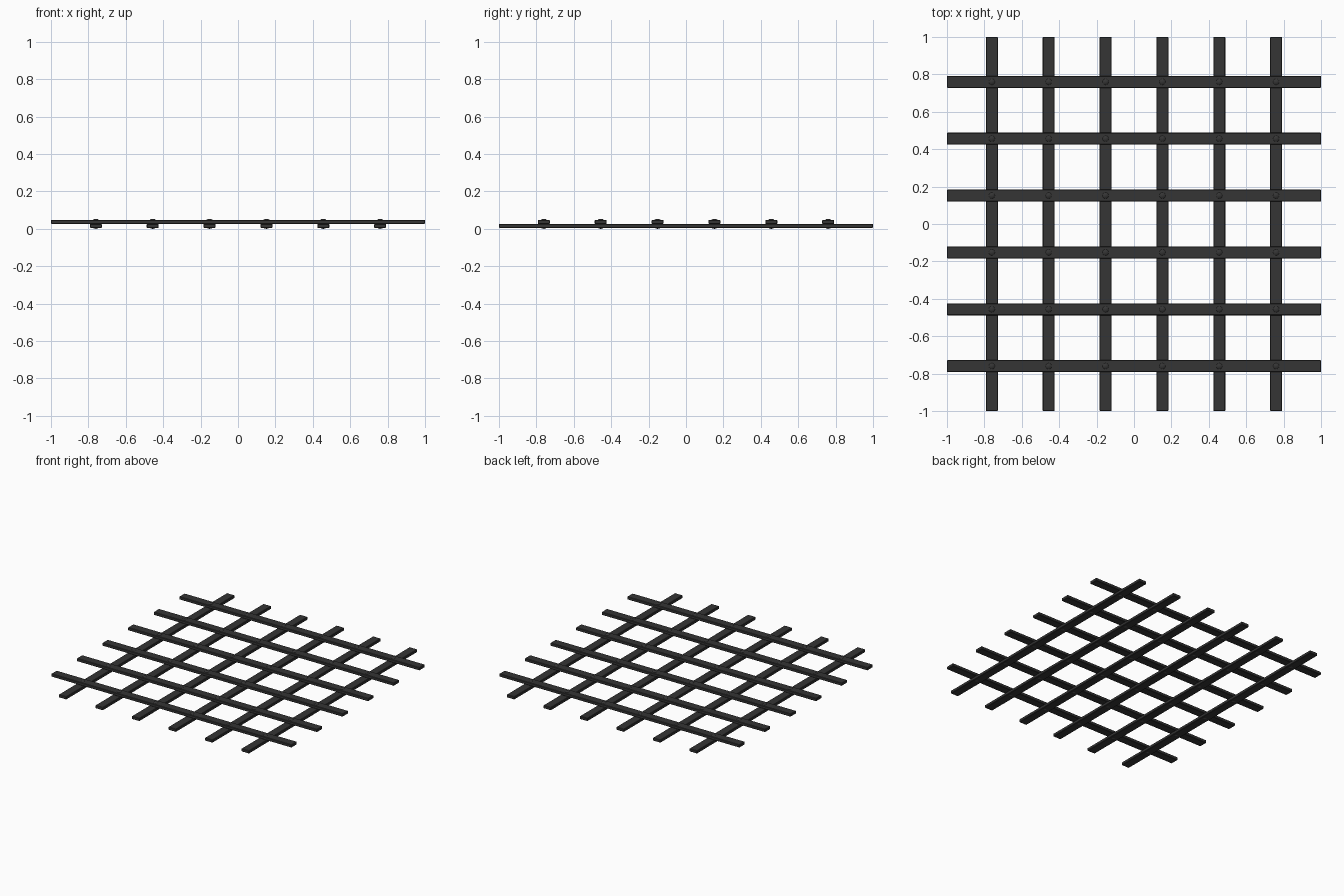
import bpy

if "Cube" in bpy.data.objects:
    bpy.data.objects.remove(bpy.data.objects["Cube"])

STEP, COUNT = 0.304, 6
WIDTH, THICK = 0.064, 0.022
MID = 0.027

iron = bpy.data.materials.new("dark_iron")
iron.diffuse_color = (0.035, 0.035, 0.035, 1)
iron.use_nodes = True
iron.node_tree.nodes["Principled BSDF"].inputs["Base Color"].default_value = iron.diffuse_color


def bar(name, size, loc):
    bpy.ops.mesh.primitive_cube_add(size=1, location=loc)
    ob = bpy.context.object
    ob.name = name
    ob.scale = size
    bpy.ops.object.transform_apply(location=False, rotation=False, scale=True)
    ob.data.materials.append(iron)
    # slightly softened edges
    bevel = ob.modifiers.new("bevel", "BEVEL")
    bevel.width, bevel.segments = 0.003, 1


def rivet(name, x, y):
    bpy.ops.mesh.primitive_uv_sphere_add(segments=12, ring_count=8, radius=0.027,
                                         location=(x, y, MID))
    ob = bpy.context.object
    ob.name = name
    ob.data.materials.append(iron)
    bpy.ops.object.shade_smooth()


positions = [(i - (COUNT - 1) / 2) * STEP for i in range(COUNT)]

# lower bars run front to back, upper bars run left to right
for i, p in enumerate(positions):
    bar(f"lower_bar_{i + 1}", (WIDTH, 2, THICK), (p, 0, MID - THICK / 2))
    bar(f"upper_bar_{i + 1}", (2, WIDTH, THICK), (0, p, MID + THICK / 2 - 0.001))

# rivets joining the crossings
for i, x in enumerate(positions):
    for j, y in enumerate(positions):
        rivet(f"rivet_{i + 1}_{j + 1}", x, y)
